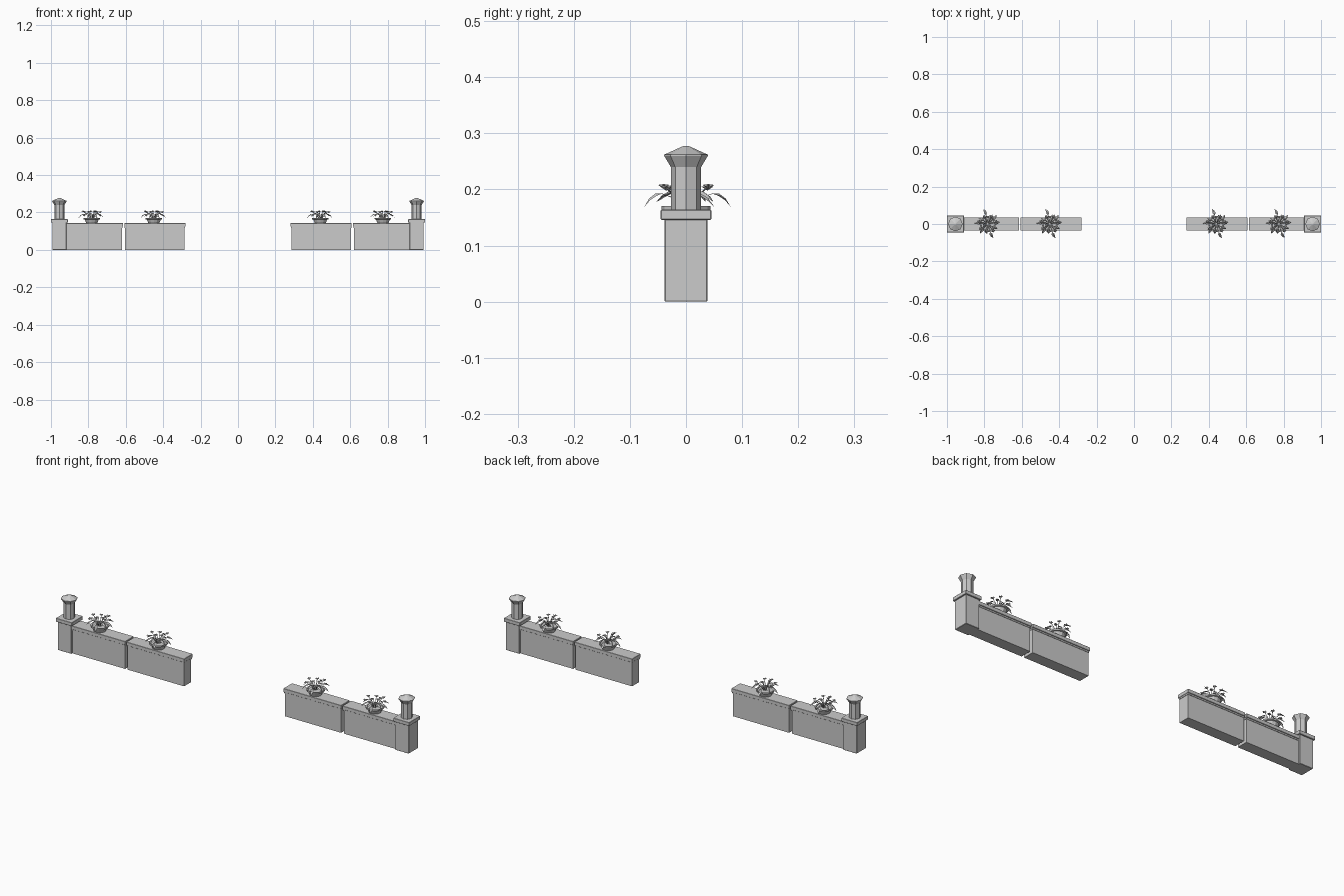
import bpy, bmesh, math
from mathutils import Vector

cube = bpy.data.objects.get("Cube")
if cube:
    bpy.data.objects.remove(cube, do_unlink=True)

stone = bpy.data.materials.new("grey stone")
stone.use_nodes = True
GREY = (0.6, 0.6, 0.6, 1)
stone.diffuse_color = GREY
stone.node_tree.nodes["Principled BSDF"].inputs["Base Color"].default_value = GREY


def finish(name, bm, loc=(0, 0, 0)):
    bmesh.ops.recalc_face_normals(bm, faces=bm.faces)
    mesh = bpy.data.meshes.new(name)
    bm.to_mesh(mesh)
    bm.free()
    mesh.materials.append(stone)
    obj = bpy.data.objects.new(name, mesh)
    obj.location = loc
    bpy.context.collection.objects.link(obj)
    return obj


def box(name, x0, x1, half_y, z0, z1, bevel=0.0):
    bm = bmesh.new()
    bmesh.ops.create_cube(bm, size=1)
    for v in bm.verts:
        v.co = (v.co.x * (x1 - x0), v.co.y * 2 * half_y, v.co.z * (z1 - z0))
    if bevel:
        bmesh.ops.bevel(bm, geom=bm.edges[:], offset=bevel, segments=1, affect='EDGES')
    return finish(name, bm, ((x0 + x1) / 2, 0, (z0 + z1) / 2))


def lathe(name, profile, sides, loc):
    """Turn a profile of (radius, height) points around z."""
    bm = bmesh.new()
    rings = []
    for r, z in profile:
        if r == 0:
            rings.append([bm.verts.new((0, 0, z))] * sides)
        else:
            rings.append([bm.verts.new((r * math.cos(a), r * math.sin(a), z))
                          for a in (math.tau * i / sides for i in range(sides))])
    for low, high in zip(rings, rings[1:]):
        for i in range(sides):
            j = (i + 1) % sides
            bm.faces.new(list(dict.fromkeys((low[i], low[j], high[j], high[i]))))
    return finish(name, bm, loc)


def polar(angle, r, z):
    a = math.radians(angle)
    return Vector((r * math.cos(a), r * math.sin(a), z))


def add_stem(bm, points, w=0.0016):
    """Thin three-sided tube along the points."""
    rings = []
    for p in points:
        rings.append([bm.verts.new(p + Vector((w * math.cos(k * math.tau / 3),
                                               w * math.sin(k * math.tau / 3), 0)))
                      for k in range(3)])
    for a, b in zip(rings, rings[1:]):
        for k in range(3):
            bm.faces.new((a[k], a[(k + 1) % 3], b[(k + 1) % 3], b[k]))


def add_leaf(bm, angle, r0, r1, z0, drop, width):
    """Pointed, drooping leaf folded along its middle rib."""
    side = polar(angle + 90, width, 0)
    length = r1 - r0
    base = bm.verts.new(polar(angle, r0, z0))
    tip = bm.verts.new(polar(angle + 6, r1, z0 - drop))
    ribs, lefts, rights = [base], [base], [base]
    for t, w in ((0.35, 1.0), (0.7, 0.75)):
        mid = polar(angle + 4 * t, r0 + length * t, z0 + 0.003 - drop * t * t)
        ribs.append(bm.verts.new(mid))
        fold = Vector((0, 0, -0.004 * w))
        lefts.append(bm.verts.new(mid + side * w + fold))
        rights.append(bm.verts.new(mid - side * w + fold))
    for edge in (lefts, rights):
        bm.faces.new((base, edge[1], ribs[1]))
        bm.faces.new((ribs[1], edge[1], edge[2], ribs[2]))
        bm.faces.new((ribs[2], edge[2], tip))


def add_flower(bm, centre, r=0.011):
    """Five-petalled disc with a raised heart."""
    top = bm.verts.new(centre + Vector((0, 0, 0.004)))
    low = bm.verts.new(centre - Vector((0, 0, 0.005)))
    rim = [bm.verts.new(centre + polar(36 * k, r if k % 2 == 0 else r * 0.6,
                                       0.002 if k % 2 == 0 else 0)) for k in range(10)]
    for k in range(10):
        bm.faces.new((top, rim[k], rim[(k + 1) % 10]))
        bm.faces.new((low, rim[(k + 1) % 10], rim[k]))


LEAVES = ((100, .083), (40, .068), (4, .066), (-30, .06), (-74, .08),
          (-135, .066), (172, .072), (140, .062), (70, .052), (-105, .054))
FLOWERS = ((15, .047), (62, .045), (115, .042), (165, .048),
           (215, .046), (262, .04), (310, .046), (30, .015), (200, .018))


def plant(name, x, z):
    lathe(name + "_pot", ((0, 0), (.029, 0), (.037, .019), (.044, .021), (.044, .028),
                          (.038, .028), (.036, .023), (0, .025)), 12, (x, 0, z))
    bm = bmesh.new()
    for i, (angle, r) in enumerate(LEAVES):
        lift = 0.050 + 0.003 * (i % 2)
        start = r - 0.036
        add_stem(bm, [polar(angle, .006, .023), polar(angle, start * 0.55, .042),
                      polar(angle, start + .002, lift)])
        add_leaf(bm, angle, start, r, lift, 0.024 - 0.006 * (i % 2), 0.008)
    finish(name + "_leaves", bm, (x, 0, z))
    bm = bmesh.new()
    for i, (angle, r) in enumerate(FLOWERS):
        head = polar(angle, r, 0.060 + 0.003 * (i % 2))
        add_stem(bm, [polar(angle, .008, .023), polar(angle, r * 0.5, .045), head])
        add_flower(bm, head)
    finish(name + "_flowers", bm, (x, 0, z))


# Each wall run: two segments with coping, an end post and its lantern
WALL_TOP = 0.143
for side, s in (("left", 1), ("right", -1)):
    for part, a, b in (("inner", 0.285, 0.604), ("outer", 0.619, 0.925)):
        def span(grow):
            lo = a - grow
            hi = b + (grow if part == "inner" else 0)
            return sorted((s * lo, s * hi))
        label = f"{side}_{part}_wall"
        box(label, *span(0), 0.029, 0, 0.122)
        box(label + "_moulding", *span(0.002), 0.031, 0.118, 0.127)
        box(label + "_coping", *span(0.004), 0.035, 0.125, WALL_TOP, 0.001)
    cx = s * 0.955
    box(side + "_post", cx - 0.038, cx + 0.038, 0.038, 0, 0.148, 0.0015)
    box(side + "_post_cap", cx - 0.045, cx + 0.045, 0.045, 0.146, 0.164, 0.001)
    lathe(side + "_lantern", ((0, .163), (.027, .163), (.027, .240), (.039, .260),
                              (.039, .262), (.006, .277), (0, .278)), 8, (cx, 0, 0))

# Potted plants on the coping
for name, x in (("right_outer", -0.782), ("right_inner", -0.45),
                ("left_inner", 0.44), ("left_outer", 0.775)):
    plant(name + "_plant", x, WALL_TOP)
